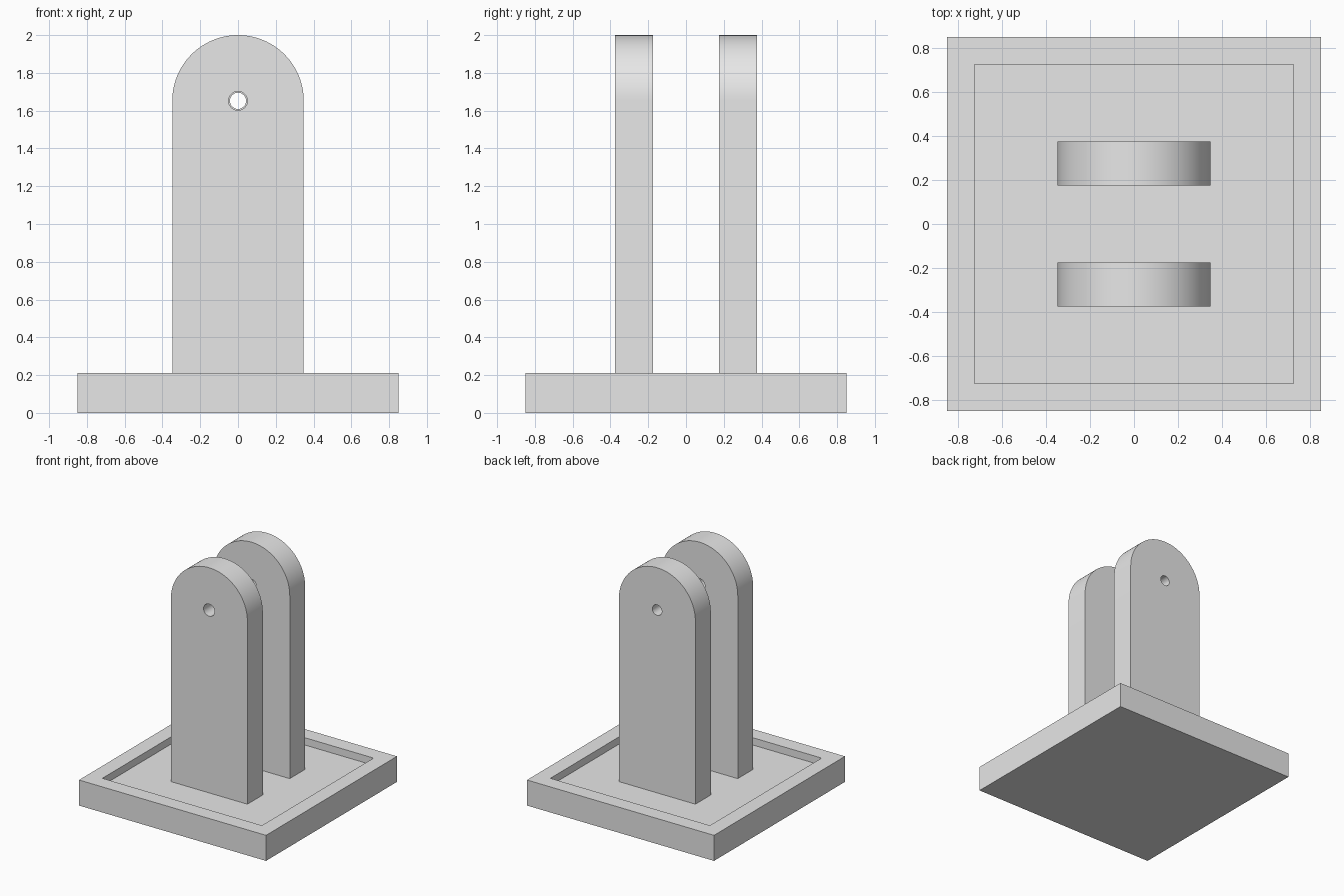
import bpy, bmesh, math
from mathutils import Matrix, Vector

cube = bpy.data.objects.get("Cube")
if cube:
    bpy.data.objects.remove(cube, do_unlink=True)

SIZE, HEIGHT, RIM, FLOOR = 1.7, 0.21, 0.125, 0.15
RADIUS, PIVOT_Z, THICK = 0.348, 1.652, 0.2

grey = bpy.data.materials.new("light grey")
grey.use_nodes = True
grey.diffuse_color = (0.8, 0.8, 0.8, 1)
grey.node_tree.nodes["Principled BSDF"].inputs["Base Color"].default_value = (0.8, 0.8, 0.8, 1)


def make_object(name, bm):
    bmesh.ops.recalc_face_normals(bm, faces=bm.faces)
    mesh = bpy.data.meshes.new(name)
    bm.to_mesh(mesh)
    bm.free()
    mesh.materials.append(grey)
    obj = bpy.data.objects.new(name, mesh)
    bpy.context.collection.objects.link(obj)
    return obj


def activate(obj):
    bpy.ops.object.select_all(action='DESELECT')
    obj.select_set(True)
    bpy.context.view_layer.objects.active = obj


# Square base with a shallow recess inside a raised rim
bm = bmesh.new()
bmesh.ops.create_cube(bm, size=1)
bmesh.ops.scale(bm, vec=(SIZE, SIZE, HEIGHT), verts=bm.verts)
bmesh.ops.translate(bm, vec=(0, 0, HEIGHT / 2), verts=bm.verts)
bm.normal_update()
top = max(bm.faces, key=lambda f: f.calc_center_median().z)
bmesh.ops.inset_region(bm, faces=[top], thickness=RIM, use_even_offset=True)
floor = bmesh.ops.extrude_face_region(bm, geom=[top])["geom"]
bmesh.ops.translate(bm, vec=(0, 0, FLOOR - HEIGHT),
                    verts=[v for v in floor if isinstance(v, bmesh.types.BMVert)])
if top.is_valid:
    bm.faces.remove(top)
make_object("base", bm)


# Upright plate with a rounded top and a drilled pivot hole
def make_upright(name, y, hole_radius):
    bm = bmesh.new()
    steps = 48
    arc = [math.pi * i / steps for i in range(steps + 1)]
    outline = [(RADIUS * math.cos(a), PIVOT_Z + RADIUS * math.sin(a)) for a in arc]
    outline += [(-RADIUS, FLOOR), (RADIUS, FLOOR)]
    face = bm.faces.new([bm.verts.new((x, y - THICK / 2, z)) for x, z in outline])
    back = bmesh.ops.extrude_face_region(bm, geom=[face], use_keep_orig=True)["geom"]
    bmesh.ops.translate(bm, vec=(0, THICK, 0),
                        verts=[v for v in back if isinstance(v, bmesh.types.BMVert)])
    plate = make_object(name, bm)

    bm = bmesh.new()
    turn = Matrix.Translation(Vector((0, y, PIVOT_Z))) @ Matrix.Rotation(math.pi / 2, 4, 'X')
    bmesh.ops.create_cone(bm, cap_ends=True, segments=32, radius1=hole_radius,
                          radius2=hole_radius, depth=THICK * 2, matrix=turn)
    cutter = make_object("hole_cutter", bm)
    cutter.hide_render = True

    drill = plate.modifiers.new("pivot hole", 'BOOLEAN')
    drill.operation = 'DIFFERENCE'
    drill.solver = 'EXACT'
    drill.object = cutter
    activate(plate)
    bpy.ops.object.modifier_apply(modifier=drill.name)
    bpy.data.objects.remove(cutter, do_unlink=True)
    bpy.ops.object.shade_smooth_by_angle(angle=math.radians(30))


make_upright("front_upright", -0.275, 0.05)
make_upright("back_upright", 0.275, 0.043)
